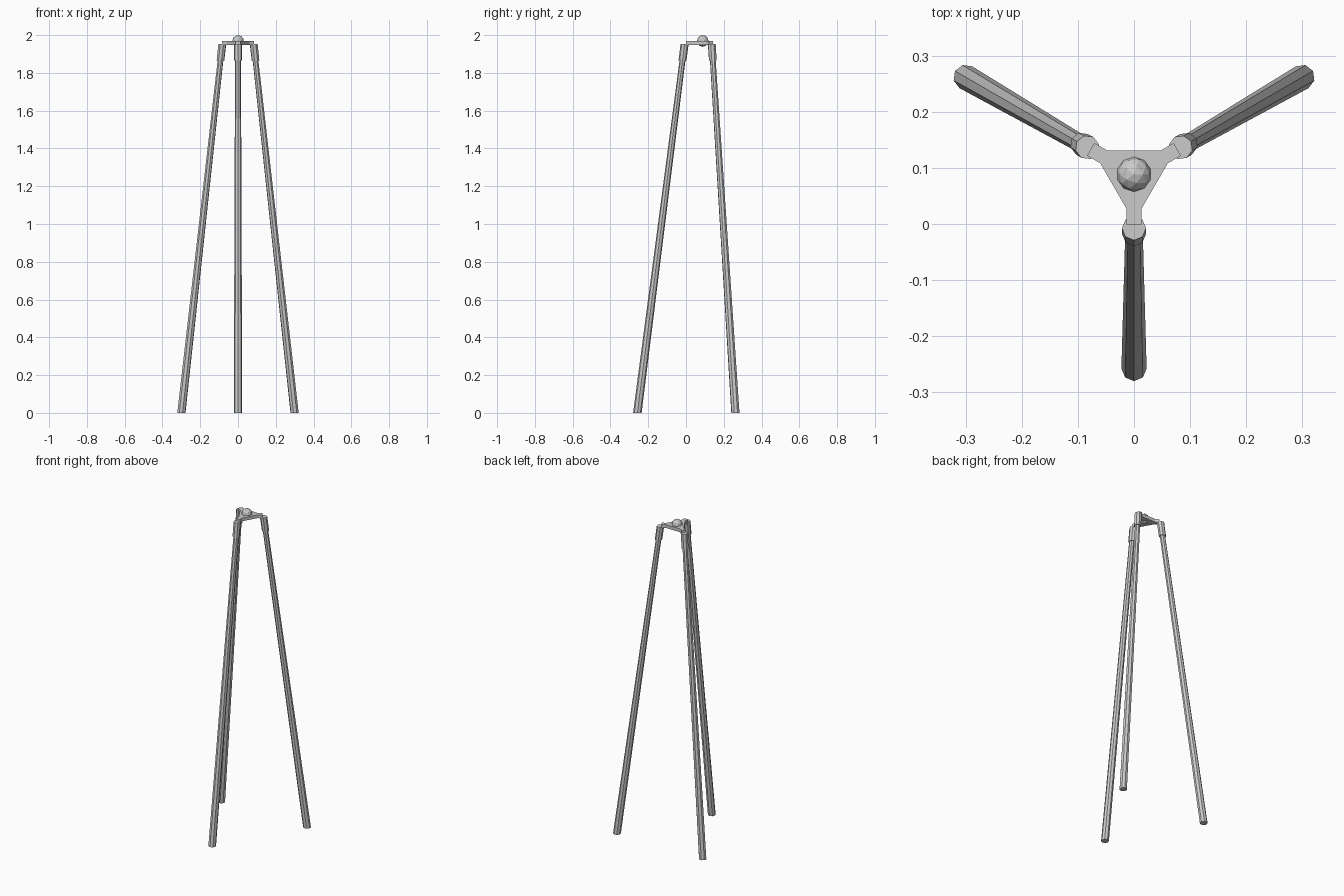
import bpy
import bmesh
from math import cos, sin, pi, radians
from mathutils import Vector, Matrix

default = bpy.data.objects.get("Cube")
if default:
    bpy.data.objects.remove(default, do_unlink=True)

CENTRE = Vector((0, 0.0885, 0))      # vertical axis of the stand
ARMS = {"front": -90, "back_left": 30, "back_right": 150}
SIDES = 8
TOP_Z, TOP_R, FOOT_R = 1.953, 0.096, 0.346

grey = bpy.data.materials.new("plain grey")
grey.use_nodes = True
colour = (0.6, 0.6, 0.6, 1)
grey.diffuse_color = colour
grey.node_tree.nodes["Principled BSDF"].inputs["Base Color"].default_value = colour


def finish(name, bm):
    bmesh.ops.recalc_face_normals(bm, faces=bm.faces)
    mesh = bpy.data.meshes.new(name)
    bm.to_mesh(mesh)
    bm.free()
    mesh.materials.append(grey)
    obj = bpy.data.objects.new(name, mesh)
    obj.location = CENTRE
    bpy.context.collection.objects.link(obj)
    return obj


def axis_radius(z):
    """Distance of a leg's centre line from the stand axis at height z."""
    return FOOT_R + (TOP_R - FOOT_R) * z / TOP_Z


def tube(name, angle, sections):
    """Closed faceted tube along a leg line from (height, radius) sections."""
    bm = bmesh.new()
    turn = Matrix.Rotation(radians(angle), 3, 'Z')
    rings = []
    for z, r in sections:
        ring = []
        for k in range(SIDES):
            a = 2 * pi * k / SIDES
            ring.append(bm.verts.new(turn @ Vector((axis_radius(z) + r * cos(a), r * sin(a), z))))
        rings.append(ring)
    for low, high in zip(rings, rings[1:]):
        for k in range(SIDES):
            n = (k + 1) % SIDES
            bm.faces.new((low[k], low[n], high[n], high[k]))
    bm.faces.new(rings[0][::-1])
    bm.faces.new(rings[-1])
    return finish(name, bm)


# Splayed legs, each with a collar at the top
for side, angle in ARMS.items():
    tube(side + "_leg", angle, [(0, 0.0225), (1.93, 0.0155)])
    tube(side + "_collar", angle, [(1.865, 0.021), (TOP_Z, 0.0215)])

# Three-armed top plate
bm = bmesh.new()
outline = []
for angle in ARMS.values():
    turn = Matrix.Rotation(radians(angle), 3, 'Z')
    for r, w in ((0.062, -0.013), (0.089, -0.013), (0.089, 0.013), (0.062, 0.013)):
        outline.append(bm.verts.new(turn @ Vector((r, w, 1.947))))
base = bm.faces.new(outline)
extruded = bmesh.ops.extrude_face_region(bm, geom=[base], use_keep_orig=True)
bmesh.ops.translate(bm, vec=(0, 0, 0.021),
                    verts=[v for v in extruded["geom"] if isinstance(v, bmesh.types.BMVert)])
finish("top_plate", bm)

# Faceted ball knob on the plate
bm = bmesh.new()
bmesh.ops.create_icosphere(bm, subdivisions=2, radius=0.031,
                           matrix=Matrix.Translation((0, 0, 1.969)))
finish("ball_knob", bm)
